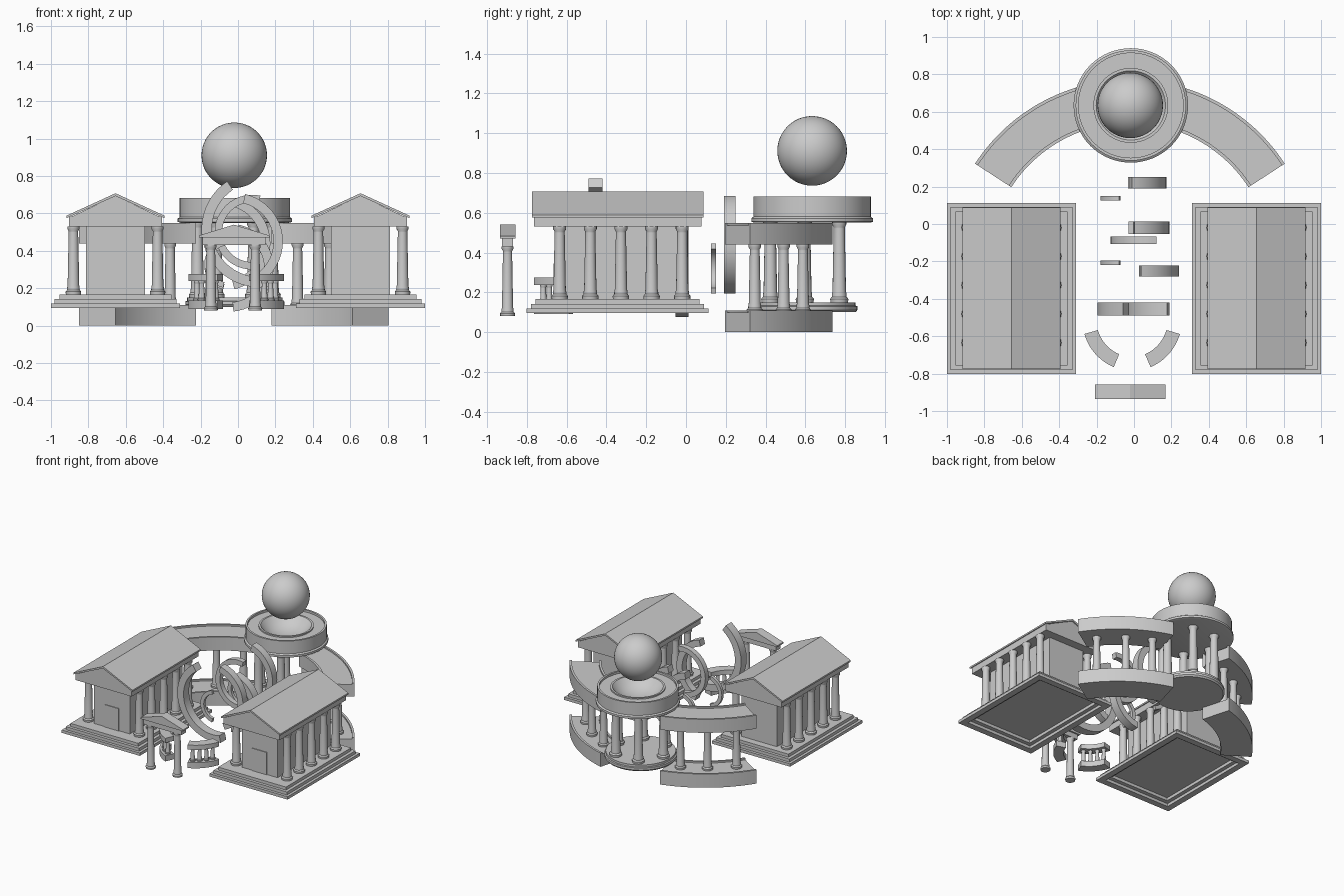
import bpy, bmesh
from math import sin, cos, pi, radians

if "Cube" in bpy.data.objects:
    bpy.data.objects.remove(bpy.data.objects["Cube"])


def finish(bm, name, smooth=True):
    bmesh.ops.remove_doubles(bm, verts=bm.verts, dist=1e-5)
    bmesh.ops.recalc_face_normals(bm, faces=bm.faces)
    me = bpy.data.meshes.new(name)
    bm.to_mesh(me)
    bm.free()
    ob = bpy.data.objects.new(name, me)
    bpy.context.collection.objects.link(ob)
    if smooth:
        bpy.ops.object.select_all(action='DESELECT')
        ob.select_set(True)
        bpy.context.view_layer.objects.active = ob
        bpy.ops.object.shade_smooth_by_angle(angle=radians(35))
    return ob


def extruded(name, outline, y0, y1):
    """Closed x-z outline extruded along y."""
    bm = bmesh.new()
    a = [bm.verts.new((x, y0, z)) for x, z in outline]
    b = [bm.verts.new((x, y1, z)) for x, z in outline]
    bm.faces.new(a)
    bm.faces.new(b[::-1])
    n = len(a)
    for i in range(n):
        bm.faces.new((a[i], a[(i + 1) % n], b[(i + 1) % n], b[i]))
    return finish(bm, name, False)


def box(name, x0, x1, y0, y1, z0, z1):
    return extruded(name, [(x0, z0), (x1, z0), (x1, z1), (x0, z1)], y0, y1)


def frame(name, cx, cy, hx, hy, w, z0, z1):
    """Rectangular kerb of width w."""
    bm = bmesh.new()
    loops = []
    for d, z in ((0, z0), (0, z1), (w, z1), (w, z0)):
        loops.append([bm.verts.new((cx + sx * (hx - d), cy + sy * (hy - d), z))
                      for sx, sy in ((-1, -1), (1, -1), (1, 1), (-1, 1))])
    for k in range(4):
        p, q = loops[k], loops[(k + 1) % 4]
        for i in range(4):
            j = (i + 1) % 4
            bm.faces.new((p[i], p[j], q[j], q[i]))
    return finish(bm, name, False)


def lathe(name, profile, spots, seg=16):
    """Turned profile (r, z), capped, repeated at each (x, y) spot."""
    bm = bmesh.new()
    for cx, cy in spots:
        rings = [[bm.verts.new((cx + r * cos(2 * pi * i / seg), cy + r * sin(2 * pi * i / seg), z))
                  for i in range(seg)] for r, z in profile]
        for p, q in zip(rings, rings[1:]):
            for i in range(seg):
                j = (i + 1) % seg
                bm.faces.new((p[i], p[j], q[j], q[i]))
        bm.faces.new(rings[0])
        bm.faces.new(rings[-1])
    return finish(bm, name)


def swept(name, profile, c, a0, a1, seg=24, upright=False):
    """Section (r, h) swept round c: in plan, or standing in the x-z plane."""
    bm = bmesh.new()
    rings = []
    for k in range(seg + 1):
        a = radians(a0 + (a1 - a0) * k / seg)
        ring = []
        for r, h in profile:
            u, v = c[0] + r * cos(a), c[1] + r * sin(a)
            ring.append(bm.verts.new((u, h, v) if upright else (u, v, h)))
        rings.append(ring)
    n = len(profile)
    for p, q in zip(rings, rings[1:]):
        for i in range(n):
            j = (i + 1) % n
            bm.faces.new((p[i], p[j], q[j], q[i]))
    bm.faces.new(rings[0])
    bm.faces.new(rings[-1])
    return finish(bm, name)


def rect(r0, r1, h0, h1):
    return [(r0, h0), (r1, h0), (r1, h1), (r0, h1)]


def columns(name, spots, z0, z1, r):
    """Tapered columns with moulded base and capital."""
    lathe(name, [(r * 1.3, z0), (r * 1.35, z0 + r * .5), (r * 1.1, z0 + r * .8), (r * 1.08, z0 + r * 1.2),
                 (r, z0 + r * 1.6), (r * .82, z1 - r), (r * .82, z1 - r * .8), (r * 1.05, z1 - r * .4),
                 (r * 1.05, z1)], spots)


# Two matching temples
for side, cx in (("left", -.655), ("right", .655)):
    # stepped base: two kerbs round a floor slab
    frame(f"{side}_temple_lower_step", cx, -.345, .346, .457, .05, .095, .118)
    frame(f"{side}_temple_middle_step", cx, -.345, .325, .435, .06, .118, .142)
    box(f"{side}_temple_floor", cx - .30, cx + .30, -.757, .067, .142, .166)
    box(f"{side}_temple_hall", cx - .158, cx + .158, -.66, .01, .166, .54)
    # door panel standing proud of the hall front
    box(f"{side}_temple_door", cx - .063, cx + .063, -.666, -.65, .166, .345)
    columns(f"{side}_temple_columns", [(cx + s * .225, -.635 + .154 * k) for s in (-1, 1) for k in range(5)],
            .166, .53, .031)
    box(f"{side}_temple_beam", cx - .248, cx + .248, -.765, .078, .53, .585)
    extruded(f"{side}_temple_pediment", [(cx - .24, .58), (cx + .24, .58), (cx, .695)], -.765, .078)
    extruded(f"{side}_temple_roof", [(cx - .262, .575), (cx - .262, .588), (cx, .708), (cx + .262, .588),
                                     (cx + .262, .575), (cx, .693)], -.775, .087)

# Round pavilion with dished roof and floating globe
RX, RY = -.017, .634
lathe("pavilion_floor", [(.255, .10), (.265, .112), (.265, .13), (.255, .133), (.255, .15)], [(RX, .597)], 48)
columns("pavilion_columns", [(RX + .2 * cos(k * pi / 3), .597 + .2 * sin(k * pi / 3)) for k in range(6)],
        .15, .555, .034)
lathe("pavilion_roof", [(.29, .55), (.306, .555), (.306, .572), (.295, .58), (.295, .682), (.28, .682),
                        (.28, .665), (.2, .665), (.2, .675), (.185, .675), (.15, .635), (.1, .605),
                        (.03, .59)], [(RX, RY)], 64)
bm = bmesh.new()
bmesh.ops.create_uvsphere(bm, u_segments=48, v_segments=24, radius=.175)
finish(bm, "globe").location = (RX - .003, RY, .911)

# Curved colonnade wings
for side, s in (("left", -1), ("right", 1)):
    def ang(a):
        return a if s > 0 else 180 - a
    c = (-.022, -.215)
    for part, z0, z1 in (("base", 0, .11), ("beam", .44, .548)):
        sec = [(.756, z0), (.987, z0), (.987, z1), (.97, z1), (.97, z1 - .012), (.773, z1 - .012), (.773, z1), (.756, z1)]
        swept(f"{side}_wing_{part}", sec, c, ang(33), ang(74.5), 20)
    columns(f"{side}_wing_columns", [(c[0] + .872 * cos(radians(ang(a))), c[1] + .872 * sin(radians(ang(a))))
                                     for a in (40, 54, 67)], .098, .44, .03)

# Small curved balustrades
for side, s in (("left", -1), ("right", 1)):
    c = (-.01 - s * .009, -.512)
    a0, a1 = (196, 247) if s < 0 else (-16, -67)
    for part, z0, z1 in (("foot", .09, .135), ("rail", .238, .275)):
        swept(f"{side}_balustrade_{part}", rect(.2, .275, z0, z1), c, a0, a1, 10)
    spots = [(c[0] + .237 * cos(radians(a0 + (a1 - a0) * t)), c[1] + .237 * sin(radians(a0 + (a1 - a0) * t)))
             for t in (.14, .38, .62, .86)]
    columns(f"{side}_balusters", spots, .135, .238, .016)

# Entrance gate
columns("gate_columns", [(-.145, -.897), (.092, -.897)], .08, .43, .028)
box("gate_beam", -.19, .147, -.925, -.87, .43, .48)
extruded("gate_roof", [(-.208, .47), (.168, .47), (.168, .482), (-.022, .54), (-.208, .482)], -.935, -.858)

# Floating ring fragments: centre x, z, outer radius, width, angles, y range
fragments = [
    (.115, .515, .31, .055, 124, 284, -.49, -.42),
    (-.02, .45, .26, .05, 77, -68, -.28, -.222),
    (-.08, .44, .253, .05, 74, -76, .19, .25),
    (-.045, .31, .235, .05, 78, -85, -.053, .013),
    (.075, .50, .2, .04, 77, 270, -.108, -.066),
    (-.05, .32, .13, .03, 103, 257, .126, .15),
    (-.05, .33, .13, .03, 103, 257, -.22, -.196),
]
for i, (x, z, r, w, a0, a1, y0, y1) in enumerate(fragments):
    swept(f"ring_fragment_{i}", rect(r - w, r, y0, y1), (x, z), a0, a1, 24, True)
